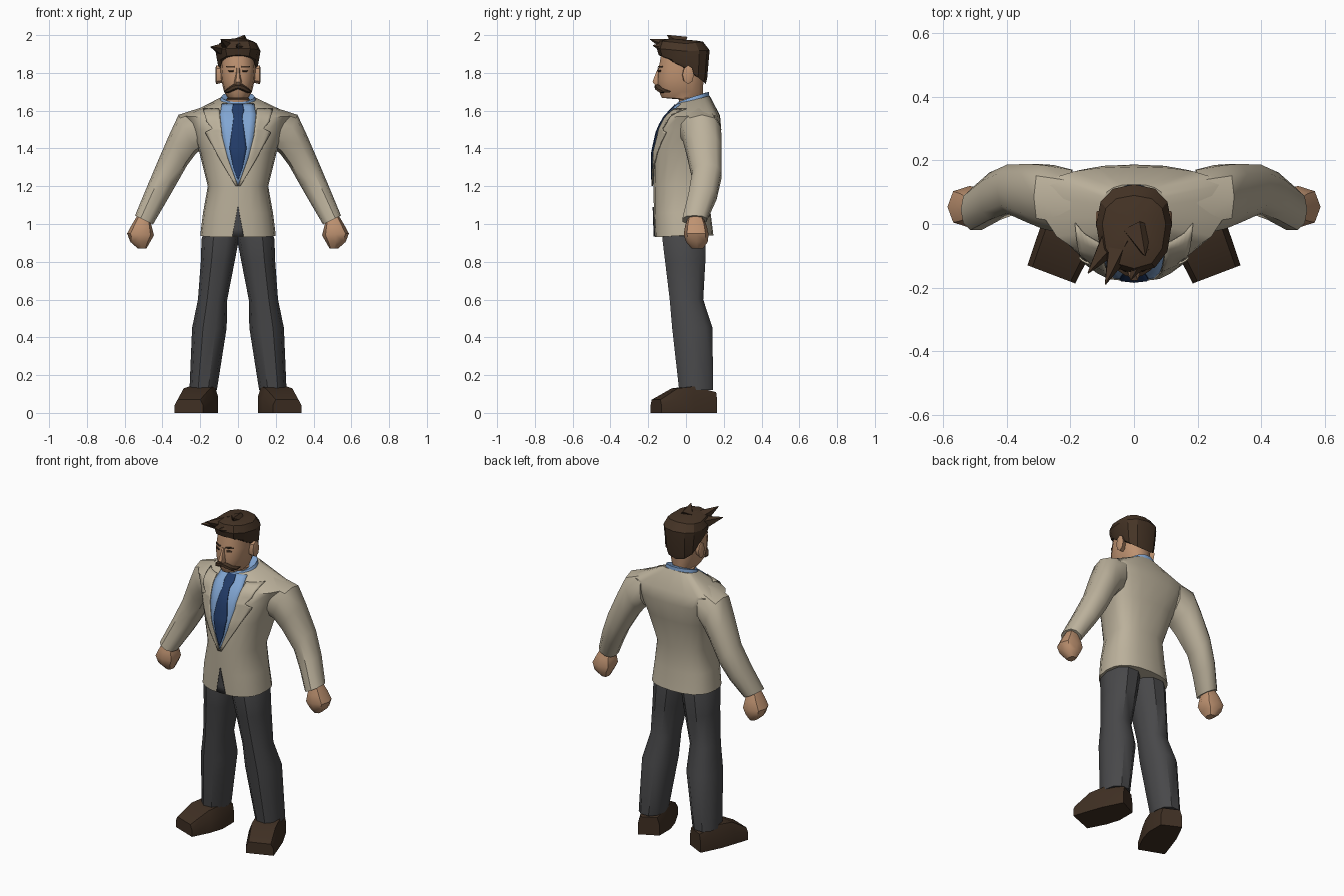
import bpy, bmesh, math
from mathutils import Vector
from mathutils.bvhtree import BVHTree


def material(name, rgb):
    m = bpy.data.materials.new(name)
    m.diffuse_color = (*rgb, 1)
    return m


CREAM = material("cream cloth", (0.50, 0.44, 0.33))
GREY = material("charcoal cloth", (0.065, 0.065, 0.068))
LEATHER = material("brown leather", (0.050, 0.029, 0.017))
HAIR = material("brown hair", (0.060, 0.034, 0.019))
SKIN = material("skin", (0.52, 0.29, 0.165))
SHIRT = material("light blue cloth", (0.22, 0.38, 0.65))
TIE = material("navy cloth", (0.016, 0.045, 0.14))


def finish(name, bm, mat, mirror=False, angle=40):
    bmesh.ops.remove_doubles(bm, verts=bm.verts, dist=0.0004)
    bmesh.ops.recalc_face_normals(bm, faces=bm.faces)
    me = bpy.data.meshes.new(name)
    bm.to_mesh(me)
    bm.free()
    me.materials.append(mat)
    ob = bpy.data.objects.new(name, me)
    bpy.context.collection.objects.link(ob)
    bpy.ops.object.select_all(action='DESELECT')
    ob.select_set(True)
    bpy.context.view_layer.objects.active = ob
    bpy.ops.object.shade_smooth_by_angle(angle=math.radians(angle))
    if mirror:
        ob.modifiers.new("mirror", 'MIRROR').use_mirror_merge = False
    return ob


def ring(c, u, vf, vb, n=12, e=1.0):
    """Closed section: u is the half width, vf and vb reach front and back."""
    c, u, vf, vb = map(Vector, (c, u, vf, vb))
    pts = []
    for i in range(n):
        a = 2 * math.pi * i / n
        co, si = math.cos(a), math.sin(a)
        co = math.copysign(abs(co) ** e, co)
        s = abs(si) ** e
        pts.append(c + u * co + (vb if si > 0 else vf) * s)
    return pts


def limb(xo, zo, xi, zi, yf, yb, n=10, e=0.85):
    """Section given by its outer and inner points and its depth range."""
    h = (yb - yf) / 2
    return ring(((xo + xi) / 2, (yf + yb) / 2, (zo + zi) / 2),
                ((xo - xi) / 2, 0, (zo - zi) / 2), (0, -h, 0), (0, h, 0), n, e)


def loft(name, rings, mat, mirror=False, angle=40):
    bm = bmesh.new()
    vs = [[bm.verts.new(p) for p in r] for r in rings]
    n = len(vs[0])
    for a, b in zip(vs, vs[1:]):
        for i in range(n):
            bm.faces.new((a[i], a[(i + 1) % n], b[(i + 1) % n], b[i]))
    bm.faces.new(vs[0])
    bm.faces.new(vs[-1])
    return finish(name, bm, mat, mirror, angle)


def plate(name, target, rows, lift, mat, mirror=False, cols=6, sub=4):
    """Thin panel laid on the front of target; rows are (z, left x, right x)."""
    tree = BVHTree.FromPolygons([v.co for v in target.data.vertices],
                                [p.vertices for p in target.data.polygons])
    bm = bmesh.new()
    grid = []
    for k in range((len(rows) - 1) * sub + 1):
        j = min(k // sub, len(rows) - 2)
        t = k / sub - j
        z, l, r = (a + (b - a) * t for a, b in zip(rows[j], rows[j + 1]))
        line = []
        for i in range(cols + 1):
            x = l + (r - l) * i / cols
            hit = tree.ray_cast(Vector((x, -1, z)), Vector((0, 1, 0)))[0]
            y = hit.y if hit else (line[-1].co.y + lift if line else 0)
            line.append(bm.verts.new((x, y - lift, z)))
        grid.append(line)
    for a, b in zip(grid, grid[1:]):
        for i in range(cols):
            bm.faces.new((a[i], a[i + 1], b[i + 1], b[i]))
    ob = finish(name, bm, mat, mirror)
    s = ob.modifiers.new("thickness", 'SOLIDIFY')
    s.thickness, s.offset = 0.006, 0
    return ob


# Jacket body: z, half width, front y, widest y, back y, front dz, back dz
jacket = loft("jacket_body", [
    ring((0, yw, z), (w, 0, 0), (0, yf - yw, df), (0, yb - yw, db), 20, 0.82)
    for z, w, yf, yw, yb, df, db in (
        (0.94, 0.200, -0.165, 0.00, 0.145, -0.01, 0),
        (1.06, 0.185, -0.170, 0.00, 0.130, 0, 0),
        (1.20, 0.160, -0.172, 0.02, 0.125, 0, 0),
        (1.38, 0.205, -0.172, 0.06, 0.160, 0, 0),
        (1.50, 0.250, -0.145, 0.09, 0.187, 0, 0),
        (1.575, 0.290, -0.110, 0.09, 0.180, -0.01, 0),
        (1.66, 0.100, -0.040, 0.06, 0.125, -0.02, 0.02))], CREAM)

# Sleeves and fists
loft("sleeve", [limb(*r) for r in (
    (0.20, 1.615, 0.19, 1.40, -0.04, 0.175),
    (0.315, 1.578, 0.225, 1.37, -0.02, 0.190),
    (0.365, 1.47, 0.27, 1.31, 0.00, 0.193),
    (0.43, 1.32, 0.335, 1.195, 0.03, 0.190),
    (0.485, 1.19, 0.39, 1.10, 0.01, 0.165),
    (0.545, 1.045, 0.45, 0.998, -0.022, 0.112))], CREAM, True)
loft("hand", [limb(*r, 8) for r in (
    (0.53, 1.05, 0.465, 1.02, 0.010, 0.09),
    (0.56, 1.00, 0.455, 0.98, -0.005, 0.11),
    (0.587, 0.95, 0.445, 0.94, -0.012, 0.12),
    (0.57, 0.905, 0.465, 0.905, 0.00, 0.115),
    (0.53, 0.87, 0.485, 0.87, 0.03, 0.09))], SKIN, True)

# Trouser legs
loft("trouser_leg", [limb(xo, z, xi, z, yf, yb) for z, xi, xo, yf, yb in (
    (1.00, -0.01, 0.165, -0.12, 0.10),
    (0.92, -0.005, 0.193, -0.13, 0.11),
    (0.80, 0.018, 0.197, -0.115, 0.107),
    (0.60, 0.057, 0.212, -0.09, 0.095),
    (0.45, 0.060, 0.243, -0.078, 0.145),
    (0.12, 0.112, 0.257, -0.04, 0.147))], GREY, True)

# Shoes: inner and outer sole points with a narrower top
shoe = []
for ix, iy, ox, oy, h in ((0.105, 0.11, 0.215, 0.165, 0.11),
                          (0.105, 0.00, 0.275, 0.045, 0.14),
                          (0.130, -0.08, 0.305, -0.04, 0.13),
                          (0.185, -0.187, 0.335, -0.13, 0.07)):
    a, b, up = Vector((ix, iy, 0)), Vector((ox, oy, 0)), Vector((0, 0, h))
    d = (b - a) * 0.1
    shoe.append([a, b, b + up * 0.6, b - d + up, a + d + up, a + up * 0.6])
loft("shoe", shoe, LEATHER, True, 30)

# Shirt, tie, lapels and the open gap at the hem
plate("shirt_front", jacket, ((1.21, -0.002, 0.002), (1.35, -0.055, 0.055),
      (1.45, -0.08, 0.08), (1.58, -0.095, 0.095), (1.635, -0.085, 0.085)), 0.004, SHIRT)
plate("tie", jacket, ((1.235, -0.002, 0.002), (1.30, -0.025, 0.025),
      (1.40, -0.045, 0.045), (1.57, -0.022, 0.022), (1.60, -0.032, 0.032),
      (1.632, -0.025, 0.025)), 0.010, TIE)
plate("lapel", jacket, ((1.20, 0.0, 0.012), (1.35, 0.055, 0.10),
      (1.47, 0.085, 0.165), (1.485, 0.086, 0.172), (1.505, 0.088, 0.135),
      (1.54, 0.092, 0.165), (1.61, 0.10, 0.185)), 0.008, CREAM, True)
plate("hem_gap", jacket, ((0.935, -0.03, 0.03), (1.09, -0.001, 0.001)), 0.003, GREY)

# Collar, tilted up toward the back
loft("collar", [ring((0, 0.04, z), (w, 0, 0), (0, -f, -0.03), (0, b, 0.025), 14)
                for z, w, f, b in ((1.63, 0.105, 0.10, 0.085),
                                   (1.675, 0.088, 0.085, 0.085),
                                   (1.67, 0.065, 0.06, 0.06))], SHIRT)

# Head: z, half width, front y, back y
head = loft("head", [limb(w, z, -w, z, yf, yb, 14) for z, w, yf, yb in (
    (1.60, 0.060, -0.03, 0.09), (1.66, 0.062, -0.04, 0.09),
    (1.668, 0.055, -0.130, 0.09), (1.70, 0.074, -0.145, 0.092),
    (1.76, 0.088, -0.152, 0.095), (1.82, 0.093, -0.148, 0.10),
    (1.92, 0.085, -0.130, 0.10))], SKIN)
loft("ear", [ring((x, y, 1.79), (0, 0, h), (0, -d, 0), (0, d, 0), 8)
             for x, y, h, d in ((0.075, 0.0, 0.04, 0.022),
                                (0.115, 0.012, 0.05, 0.03),
                                (0.12, 0.015, 0.035, 0.02))], SKIN, True)
loft("nose", [ring((0, y, z), (w, 0, 0), (0, -d, 0), (0, 0.03, 0), 6)
              for y, z, w, d in ((-0.14, 1.735, 0.018, 0.025),
                                 (-0.14, 1.752, 0.023, 0.043),
                                 (-0.14, 1.79, 0.014, 0.027),
                                 (-0.14, 1.825, 0.010, 0.010))], SKIN)

# Moustache, eyebrows and eyes
loft("moustache", [ring((x, y, z), (0, 0, h), (0, -0.016, 0), (0, 0.03, 0), 6)
                   for x, y, z, h in ((0, -0.152, 1.727, 0.013),
                                      (0.025, -0.150, 1.722, 0.018),
                                      (0.052, -0.132, 1.707, 0.014),
                                      (0.072, -0.105, 1.700, 0.004))], HAIR, True)
plate("eyebrow", head, ((1.828, 0.02, 0.06), (1.836, 0.018, 0.062)), 0.003, HAIR, True)
plate("eye", head, ((1.806, 0.026, 0.048), (1.815, 0.024, 0.052)), 0.003, HAIR, True)

# Hair cap with swept spikes at the front
loft("hair", [ring(c, (u, 0, 0), vf, vb, 12, 0.85) for c, u, vf, vb in (
    ((0, 0.01, 1.82), 0.098, (0, -0.135, 0.065), (0, 0.095, -0.078)),
    ((0, 0.01, 1.84), 0.106, (0, -0.155, 0.055), (0, 0.102, -0.07)),
    ((0, 0.00, 1.915), 0.119, (0, -0.155, 0.015), (0, 0.125, 0.005)),
    ((0, 0.00, 1.955), 0.100, (0, -0.14, 0.015), (0, 0.09, 0.01)),
    ((0, 0.00, 1.972), 0.060, (0, -0.09, 0.010), (0, 0.05, 0)))], HAIR, angle=30)
for i, (base, tip, r) in enumerate((
        ((-0.06, -0.04, 1.92), (-0.145, -0.155, 1.938), 0.05),
        ((-0.04, -0.06, 1.935), (-0.09, -0.19, 1.978), 0.05),
        ((0.01, -0.02, 1.95), (0.035, -0.10, 2.0), 0.05),
        ((0.03, -0.08, 1.93), (-0.01, -0.175, 1.945), 0.05))):
    b, t = Vector(base), Vector(tip)
    q = (t - b).to_track_quat('Z', 'Y')
    loft("hair_spike_%d" % (i + 1), [
        [c + q @ Vector((s * math.cos(k * math.pi / 2.5), s * math.sin(k * math.pi / 2.5), 0))
         for k in range(5)] for c, s in ((b, r), (t, 0.002))], HAIR, angle=30)
